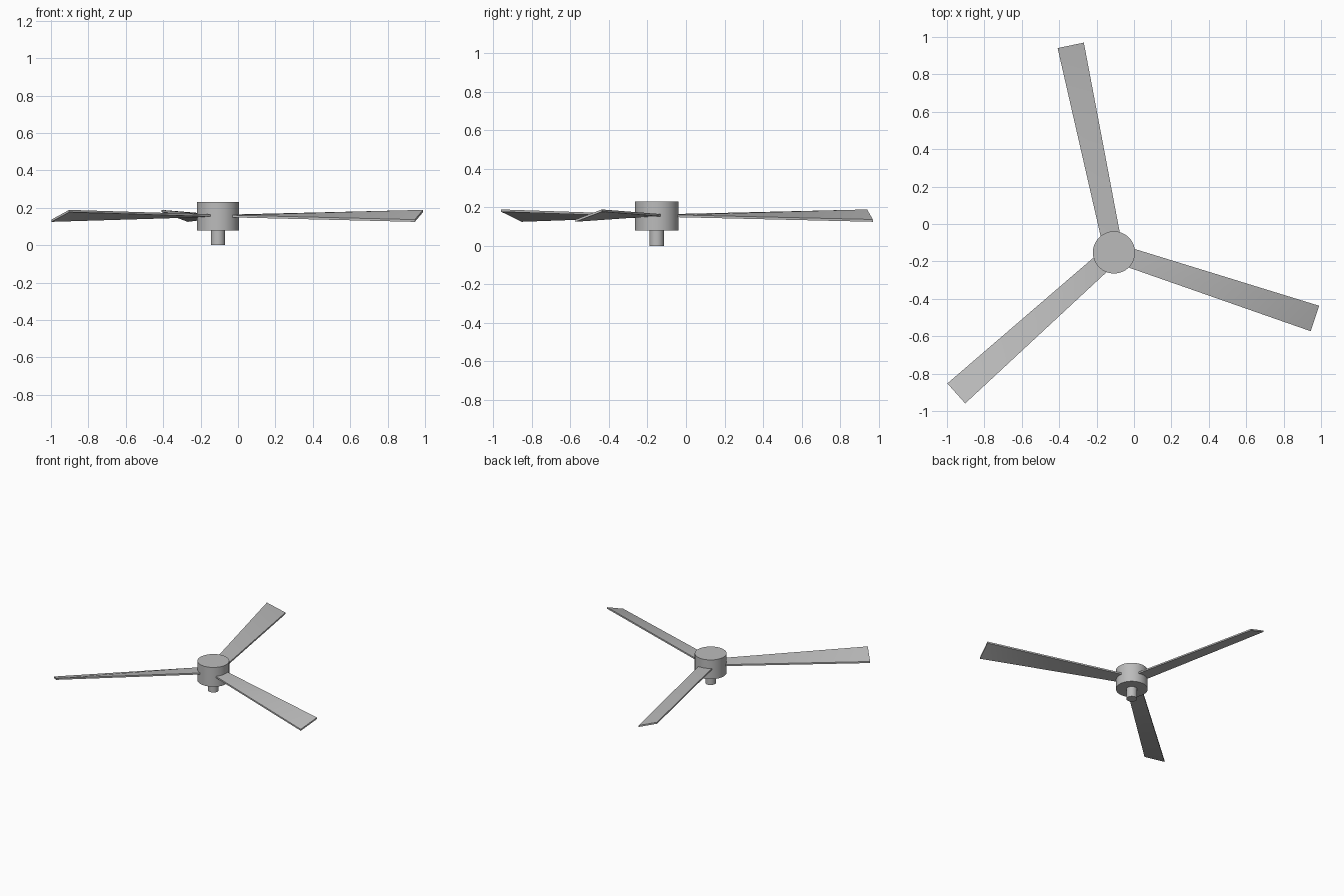
import bpy
import math
from mathutils import Matrix, Vector

cube = bpy.data.objects.get("Cube")
if cube:
    bpy.data.objects.remove(cube, do_unlink=True)

HUB = Vector((-0.107, -0.152, 0))
BLADE_Z = 0.157
THICK = 0.006  # half thickness of a blade

grey = bpy.data.materials.new("plain grey")
grey.use_nodes = True
grey.diffuse_color = (0.5, 0.5, 0.5, 1)
grey.node_tree.nodes["Principled BSDF"].inputs["Base Color"].default_value = (0.5, 0.5, 0.5, 1)


def smooth(obj):
    bpy.ops.object.select_all(action="DESELECT")
    obj.select_set(True)
    bpy.context.view_layer.objects.active = obj
    bpy.ops.object.shade_smooth_by_angle(angle=math.radians(30))


def cylinder(name, radius, bottom, top):
    bpy.ops.mesh.primitive_cylinder_add(
        vertices=32, radius=radius, depth=top - bottom,
        location=HUB + Vector((0, 0, (bottom + top) / 2)))
    obj = bpy.context.object
    obj.name = name
    obj.data.materials.append(grey)
    smooth(obj)


def blade(name, angle):
    # Thin twisted slab: (radius, half width, rise of the leading edge)
    verts = []
    for r, w, rise in ((0.09, 0.052, 0.002), (1.131, 0.0716, 0.026)):
        for side in (-1, 1):
            for t in (-THICK, THICK):
                verts.append((r, side * w, side * rise + t))
    # Vertex order per end: low bottom, low top, high bottom, high top
    faces = [(0, 1, 3, 2), (4, 6, 7, 5),          # root and tip
             (0, 4, 5, 1), (2, 3, 7, 6),          # trailing and leading edges
             (1, 5, 7), (1, 7, 3),                # upper face
             (0, 6, 4), (0, 2, 6)]                # lower face
    mesh = bpy.data.meshes.new(name)
    mesh.from_pydata(verts, [], faces)
    mesh.transform(Matrix.Rotation(angle, 4, "Z"))
    mesh.materials.append(grey)
    obj = bpy.data.objects.new(name, mesh)
    obj.location = HUB + Vector((0, 0, BLADE_Z))
    bpy.context.collection.objects.link(obj)
    smooth(obj)


# Hub and drive shaft
cylinder("hub", 0.113, 0.08, 0.231)
cylinder("shaft", 0.038, 0.0, 0.085)

# Three evenly spaced blades
for i, name in enumerate(("right_hand_blade", "rear_blade", "left_hand_blade")):
    blade(name, math.radians(-18.2 + 120 * i))
